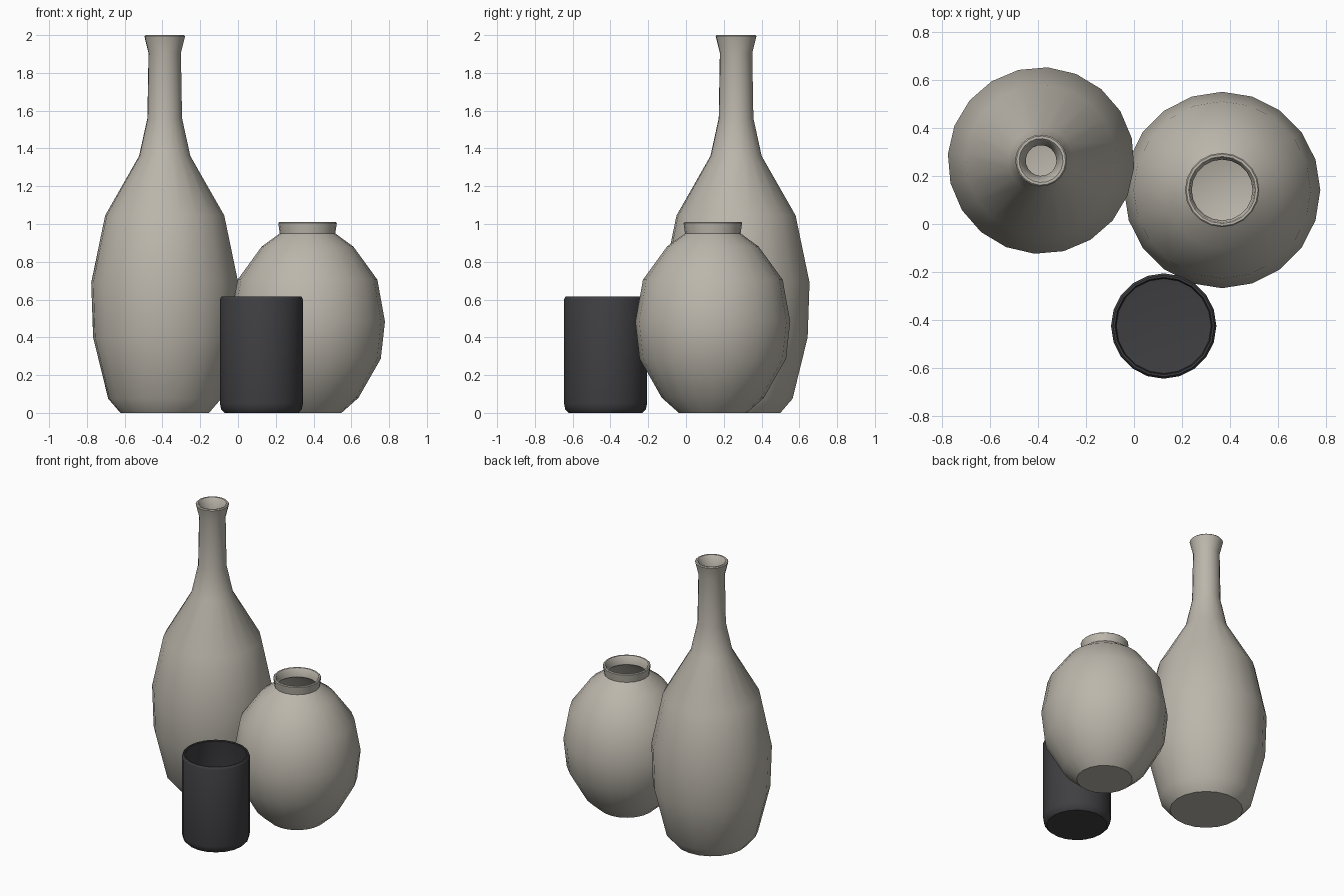
import bpy, bmesh, math

if "Cube" in bpy.data.objects:
    bpy.data.objects.remove(bpy.data.objects["Cube"])

SIDES = 20

def vessel(name, centre, outer, wall, turn=0.0, color=None):
    """Lathe a hollow vessel from its outer (radius, height) profile, base to lip."""
    r_top, z_top = outer[-1]
    b = wall * 0.25
    # outer wall, softened lip, then inner wall back down to the floor
    lip = [(r_top, z_top - b), (r_top - b, z_top),
           (r_top - wall + b, z_top), (r_top - wall, z_top - b)]
    inner = [(r - wall, max(z, wall)) for r, z in reversed(outer[:-1])]
    profile = outer[:-1] + lip + inner

    bm = bmesh.new()
    rings = []
    for r, z in profile:
        ring = []
        for i in range(SIDES):
            a = math.radians(turn) + 2 * math.pi * i / SIDES
            ring.append(bm.verts.new((r * math.cos(a), r * math.sin(a), z)))
        rings.append(ring)
    for low, high in zip(rings, rings[1:]):
        for i in range(SIDES):
            j = (i + 1) % SIDES
            bm.faces.new((low[i], low[j], high[j], high[i]))
    # underside and inside floor
    bm.faces.new(rings[0][::-1])
    bm.faces.new(rings[-1])

    mesh = bpy.data.meshes.new(name)
    bm.to_mesh(mesh)
    bm.free()
    obj = bpy.data.objects.new(name, mesh)
    obj.location = (*centre, 0)
    bpy.context.collection.objects.link(obj)
    if color:
        mat = bpy.data.materials.new(name + "_glaze")
        mat.diffuse_color = color
        mat.use_nodes = True
        mat.node_tree.nodes["Principled BSDF"].inputs["Base Color"].default_value = mat.diffuse_color
        mesh.materials.append(mat)
    bpy.ops.object.select_all(action='DESELECT')
    obj.select_set(True)
    bpy.context.view_layer.objects.active = obj
    bpy.ops.object.shade_smooth_by_angle(angle=math.radians(40))
    return obj

CLAY = (0.50, 0.47, 0.41, 1)
CHARCOAL = (0.05, 0.05, 0.055, 1)

# tall bottle vase with a flared lip
vessel("tall_vase", (-0.388, 0.265),
       [(0.235, 0), (0.30, 0.075), (0.38, 0.40), (0.39, 0.69), (0.316, 1.045),
        (0.136, 1.36), (0.092, 1.56), (0.086, 1.905), (0.108, 2.0)],
       0.022, 14, CLAY)

# round vase with a short collar
vessel("round_vase", (0.368, 0.142),
       [(0.18, 0), (0.27, 0.08), (0.388, 0.287), (0.41, 0.483), (0.37, 0.705),
        (0.243, 0.88), (0.147, 0.95), (0.155, 1.01)],
       0.02, 0, CLAY)

# dark straight cup
vessel("cup", (0.124, -0.426),
       [(0.195, 0), (0.213, 0.018), (0.22, 0.05), (0.22, 0.598), (0.215, 0.615)],
       0.015, 0, CHARCOAL)
